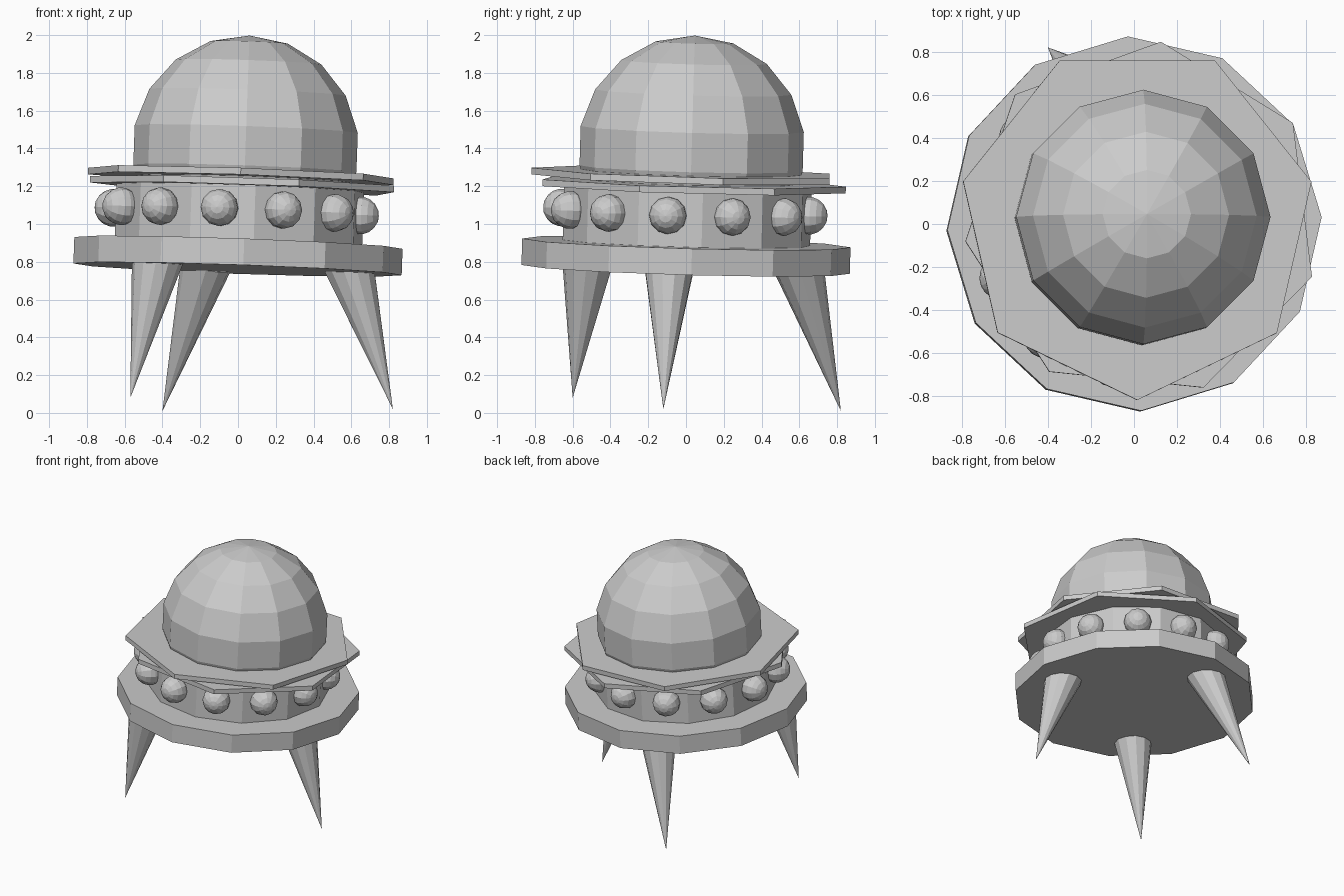
import bpy, bmesh
from math import radians, cos, sin
from mathutils import Matrix, Vector

cube = bpy.data.objects.get("Cube")
if cube:
    bpy.data.objects.remove(cube)

grey = bpy.data.materials.new("hull grey")
grey.use_nodes = True
COLOUR = (0.6, 0.6, 0.6, 1)
grey.diffuse_color = COLOUR
grey.node_tree.nodes["Principled BSDF"].inputs["Base Color"].default_value = COLOUR

UP = Vector((0, 0, 1))
# The whole hull leans slightly about the middle of the base disc
LEAN = Matrix.Translation((0, 0, 0.83)) @ \
    UP.rotation_difference(Vector((0.035, 0.028, 1))).to_matrix().to_4x4()


def finish(name, bm, matrix):
    mesh = bpy.data.meshes.new(name)
    bm.to_mesh(mesh)
    bm.free()
    mesh.materials.append(grey)
    obj = bpy.data.objects.new(name, mesh)
    bpy.context.collection.objects.link(obj)
    obj.matrix_world = matrix


def prism(name, sides, radius, bottom, top, angle, x=0, y=0):
    """Upright prism on the leaning axis, one corner at the given angle."""
    bm = bmesh.new()
    bmesh.ops.create_cone(bm, cap_ends=True, segments=sides,
                          radius1=radius, radius2=radius, depth=top - bottom)
    place = Matrix.Translation((x, y, (bottom + top) / 2))
    finish(name, bm, LEAN @ place @ Matrix.Rotation(radians(angle - 90), 4, "Z"))


def ball(name, radius, place):
    bm = bmesh.new()
    bmesh.ops.create_uvsphere(bm, u_segments=12, v_segments=9, radius=radius)
    finish(name, bm, LEAN @ place)


def spike(name, base, tip):
    """Cone leg, sunk a little into the disc."""
    base, tip = Vector(base), Vector(tip)
    base += (base - tip) * 0.06
    axis = tip - base
    bm = bmesh.new()
    bmesh.ops.create_cone(bm, cap_ends=True, segments=12,
                          radius1=0.137, radius2=0, depth=axis.length)
    turn = UP.rotation_difference(axis).to_matrix().to_4x4()
    finish(name, bm, Matrix.Translation((base + tip) / 2) @ turn)


# Hull: base disc, band, two offset roof plates and the dome
prism("base_disc", 12, 0.87, -0.07, 0.07, 2)
prism("band", 12, 0.66, 0, 0.385, 7)
prism("lower_roof_plate", 7, 0.83, 0.36, 0.395, -18.7, 0.027, 0.01)
prism("upper_roof_plate", 7, 0.83, 0.41, 0.445, 12.8)
ball("dome", 0.6, Matrix.Translation((0.02, 0.014, 0.57)))

# Round lamps, one on each face of the band, poles pointing outwards
for i in range(12):
    a = radians(30 * i - 8)
    place = Matrix.Translation((0.66 * cos(a) - 0.015, 0.66 * sin(a) - 0.01, 0.235))
    ball(f"lamp_{i + 1}", 0.1, place @ Matrix.Rotation(a, 4, "Z")
         @ Matrix.Rotation(radians(90), 4, "Y"))

# Three splayed legs
spike("front_leg", (-0.435, -0.525, 0.77), (-0.57, -0.6, 0.08))
spike("left_leg", (0.6, -0.09, 0.74), (0.82, -0.12, 0.02))
spike("back_leg", (-0.18, 0.605, 0.75), (-0.4, 0.82, 0.01))
